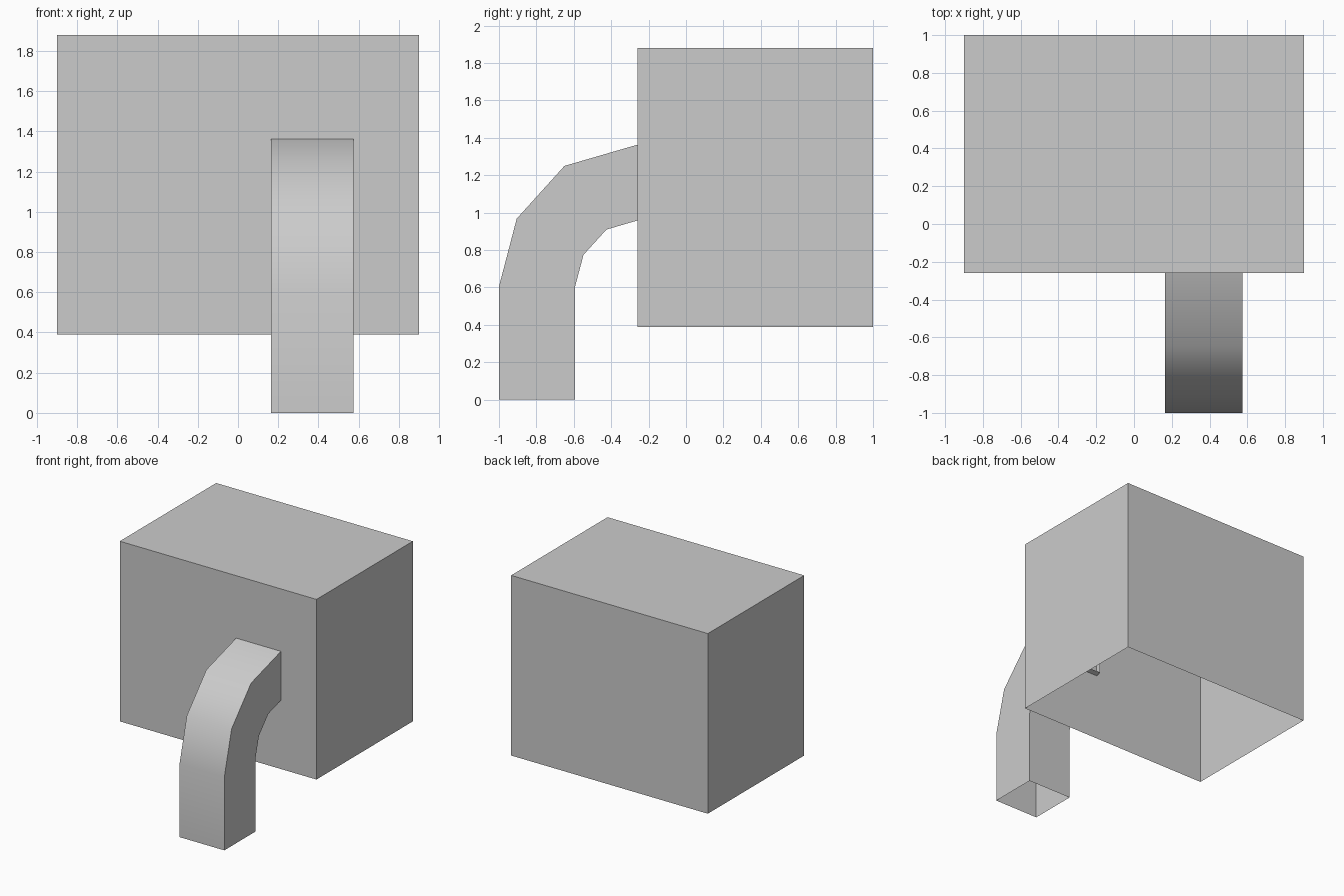
import bpy
import bmesh
from mathutils import Matrix

cube = bpy.data.objects.get("Cube")
if cube:
    bpy.data.objects.remove(cube, do_unlink=True)

# Single light grey finish
grey = bpy.data.materials.new("light_grey")
grey.use_nodes = True
colour = (0.6, 0.6, 0.6, 1.0)
grey.diffuse_color = colour
grey.node_tree.nodes["Principled BSDF"].inputs["Base Color"].default_value = colour


def add_object(name, bm):
    bmesh.ops.recalc_face_normals(bm, faces=bm.faces)
    mesh = bpy.data.meshes.new(name)
    bm.to_mesh(mesh)
    bm.free()
    mesh.materials.append(grey)
    obj = bpy.data.objects.new(name, mesh)
    bpy.context.collection.objects.link(obj)
    return obj


# Large box, a thin shell open underneath
bm = bmesh.new()
size = Matrix.Diagonal((1.8, 1.26, 1.49, 1))
bmesh.ops.create_cube(bm, size=1, matrix=Matrix.Translation((0, 0.37, 1.135)) @ size)
floor = min(bm.faces, key=lambda f: f.calc_center_median().z)
bmesh.ops.delete(bm, geom=[floor], context="FACES_ONLY")
add_object("box_shell", bm)

# Square duct: outer and inner bend lines as (y, z), open at both ends
outer = [(-1, 0), (-1, 0.605), (-0.905, 0.968), (-0.65, 1.25), (-0.22, 1.375)]
inner = [(-0.593, 0), (-0.593, 0.605), (-0.548, 0.775), (-0.425, 0.91), (-0.22, 0.97)]
left, right = 0.575, 0.165

bm = bmesh.new()
rings = []
for o, i in zip(outer, inner):
    corners = [(right, *o), (left, *o), (left, *i), (right, *i)]
    rings.append([bm.verts.new(c) for c in corners])
for low, high in zip(rings, rings[1:]):
    for k in range(4):
        n = (k + 1) % 4
        bm.faces.new((low[k], low[n], high[n], high[k]))
duct = add_object("bent_duct", bm)

# Soft bend with crisp long edges
bpy.ops.object.select_all(action="DESELECT")
duct.select_set(True)
bpy.context.view_layer.objects.active = duct
bpy.ops.object.shade_smooth_by_angle(angle=0.61)
